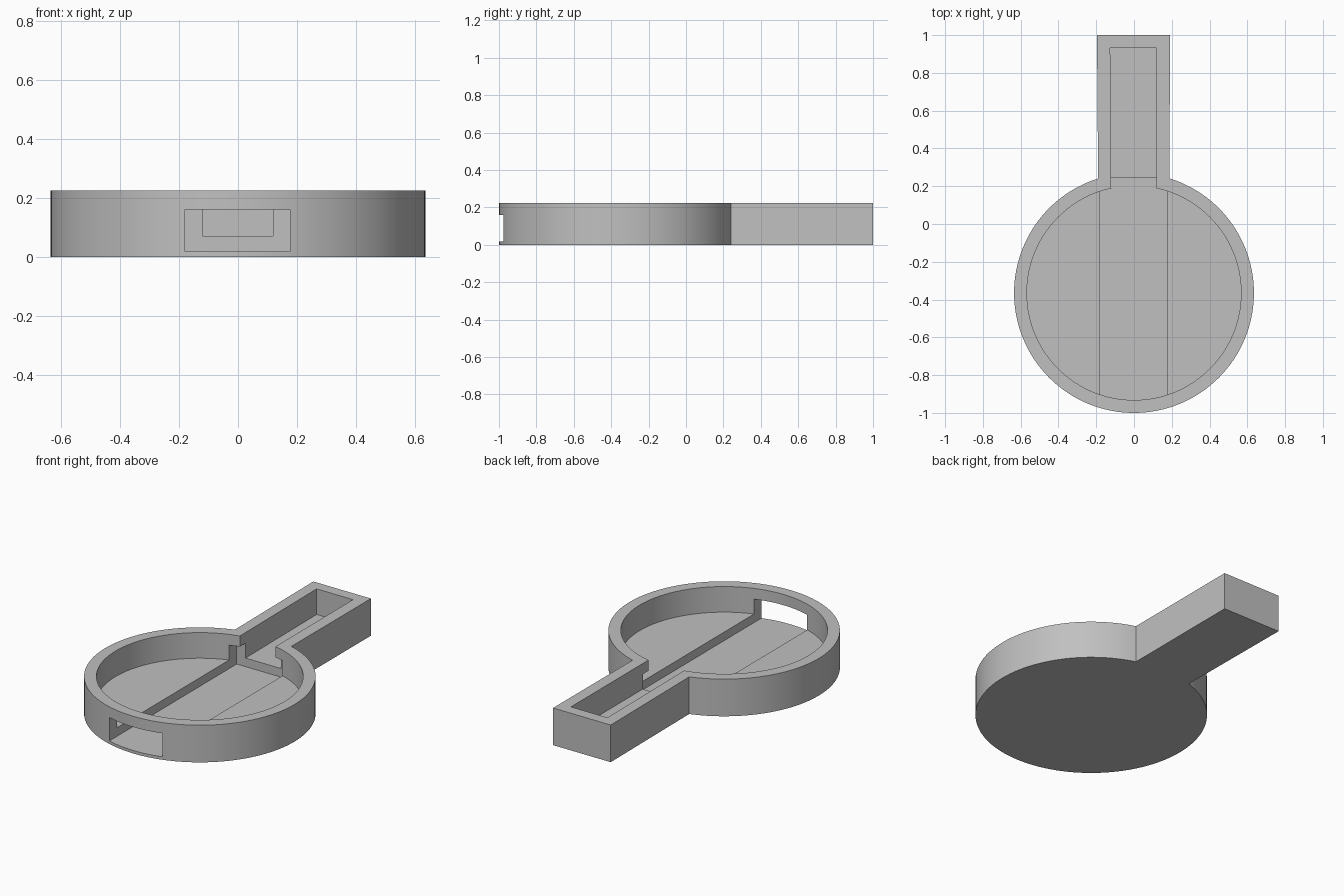
import bpy
import bmesh
from math import sin, cos, tau, radians

cube = bpy.data.objects.get("Cube")
if cube:
    bpy.data.objects.remove(cube, do_unlink=True)

HEIGHT = 0.225
FLOOR = 0.07
CENTRE_Y = -0.365

grey = bpy.data.materials.new("plain grey")
grey.use_nodes = True
colour = (0.53, 0.53, 0.53, 1)
grey.diffuse_color = colour
grey.node_tree.nodes["Principled BSDF"].inputs["Base Color"].default_value = colour


def prism(name, outline, z0, z1):
    """Extrude a flat outline from z0 up to z1."""
    bm = bmesh.new()
    base = bm.faces.new([bm.verts.new((x, y, z0)) for x, y in outline])
    top = bmesh.ops.extrude_face_region(bm, geom=[base])["geom"]
    bmesh.ops.translate(bm, vec=(0, 0, z1 - z0),
                        verts=[v for v in top if isinstance(v, bmesh.types.BMVert)])
    bmesh.ops.recalc_face_normals(bm, faces=bm.faces)
    mesh = bpy.data.meshes.new(name)
    bm.to_mesh(mesh)
    bm.free()
    mesh.materials.append(grey)
    obj = bpy.data.objects.new(name, mesh)
    bpy.context.collection.objects.link(obj)
    return obj


def circle(radius, count=128):
    return [(radius * cos(tau * i / count), CENTRE_Y + radius * sin(tau * i / count))
            for i in range(count)]


def combine(body, tool, operation):
    """Apply a boolean, then drop the helper object."""
    tool.hide_render = True
    mod = body.modifiers.new(tool.name, 'BOOLEAN')
    mod.operation = operation
    mod.solver = 'EXACT'
    mod.object = tool
    bpy.context.view_layer.objects.active = body
    bpy.ops.object.modifier_apply(modifier=mod.name)
    bpy.data.objects.remove(tool, do_unlink=True)


# Round tray with its handle
tray = prism("round_tray_with_handle", circle(0.635), 0, HEIGHT)
handle = prism("handle", [(-0.188, 0), (0.188, 0), (0.19, 1), (-0.196, 1)], 0, HEIGHT)
combine(tray, handle, 'UNION')

# Round pocket and the handle pocket opening into it
combine(tray, prism("round_pocket", circle(0.567), FLOOR, 0.4), 'DIFFERENCE')
slot = [(-0.119, 0), (0.118, 0), (0.118, 0.932), (-0.126, 0.932)]
combine(tray, prism("handle_pocket", slot, FLOOR, 0.4), 'DIFFERENCE')

# Channel through the front wall, along the floor and under the neck
channel = [(-0.18, -1.1), (0.177, -1.1), (0.177, 0.245), (-0.18, 0.245)]
combine(tray, prism("channel", channel, 0.018, 0.16), 'DIFFERENCE')

# Smooth round walls, crisp corners
bpy.ops.object.select_all(action='DESELECT')
tray.select_set(True)
bpy.context.view_layer.objects.active = tray
bpy.ops.object.shade_smooth_by_angle(angle=radians(30))
